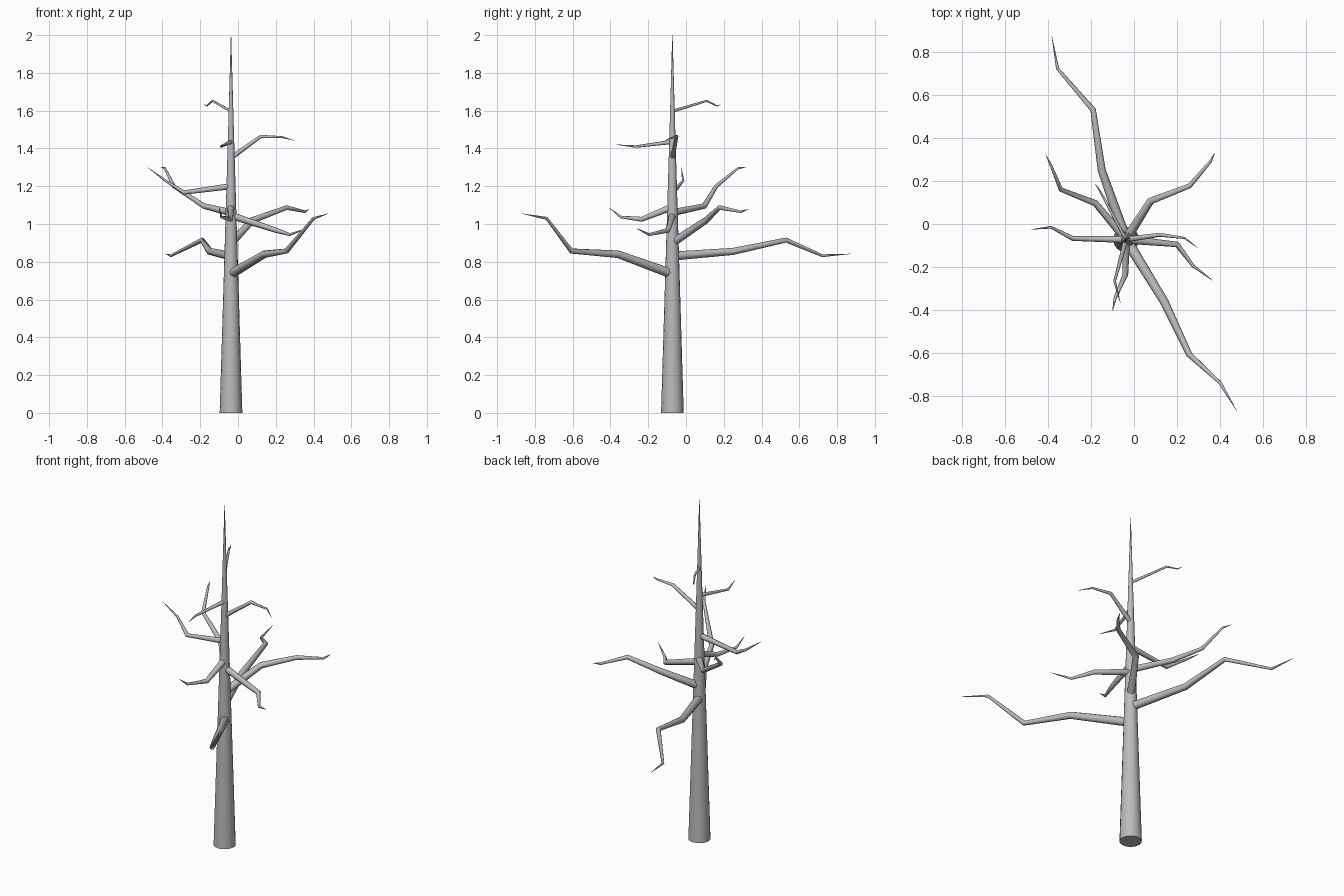
import bpy, bmesh, math
from mathutils import Vector

if "Cube" in bpy.data.objects:
    bpy.data.objects.remove(bpy.data.objects["Cube"])

bark = bpy.data.materials.new("grey bark")
bark.diffuse_color = (0.5, 0.5, 0.5, 1)
bark.use_nodes = True
bark.node_tree.nodes["Principled BSDF"].inputs["Base Color"].default_value = bark.diffuse_color
AXIS = (-0.037, -0.072)   # trunk position
BASE_R, HEIGHT = 0.06, 2.0


def trunk_radius(z):
    return BASE_R * (1 - z / HEIGHT)


def tube(name, points, radii, sides):
    """Tapered tube along a path, closed at both ends."""
    pts = [Vector(p) for p in points]
    bm = bmesh.new()
    rings = []
    for i, p in enumerate(pts):
        a = (p - pts[i - 1]).normalized() if i else Vector()
        b = (pts[i + 1] - p).normalized() if i < len(pts) - 1 else Vector()
        d = (a + b).normalized()
        if i == 0:
            u = d.orthogonal().normalized()
        else:
            u = (u - d * u.dot(d)).normalized()
        v = d.cross(u)
        rings.append([bm.verts.new(p + radii[i] * (
            math.cos(2 * math.pi * k / sides) * u + math.sin(2 * math.pi * k / sides) * v))
            for k in range(sides)])
    for r0, r1 in zip(rings, rings[1:]):
        for k in range(sides):
            j = (k + 1) % sides
            bm.faces.new((r0[k], r0[j], r1[j], r1[k]))
    bm.faces.new(rings[0][::-1])
    bm.faces.new(rings[-1])
    mesh = bpy.data.meshes.new(name)
    bm.to_mesh(mesh)
    bm.free()
    mesh.materials.append(bark)
    ob = bpy.data.objects.new(name, mesh)
    bpy.context.collection.objects.link(ob)
    bpy.ops.object.select_all(action='DESELECT')
    ob.select_set(True)
    bpy.context.view_layer.objects.active = ob
    bpy.ops.object.shade_smooth_by_angle(angle=math.radians(50))


# trunk: one long straight taper
levels = [0, 0.5, 1.0, 1.5, HEIGHT]
tube("trunk", [(*AXIS, z) for z in levels],
     [max(trunk_radius(z), 0.001) for z in levels], 16)

# branches: start height on the trunk, then bend points out to the tip
branches = [
    (0.735, [(.14, -.36, .84), (.257, -.607, .857), (.40, -.738, 1.03), (.477, -.868, 1.055)]),
    (0.83, [(-.15, .25, .855), (-.19, .53, .915), (-.355, .722, .832), (-.382, .872, .842)]),
    (0.90, [(.077, .107, 1.02), (.258, .177, 1.087), (.355, .29, 1.065), (.375, .33, 1.078)]),
    (1.045, [(.2, -.095, .967), (.275, -.195, .944), (.365, -.262, .977)]),
    (1.06, [(-.18, .097, 1.095), (-.34, .16, 1.2), (-.387, .275, 1.295), (-.41, .322, 1.302)]),
    (1.09, [(-.04, -.235, 1.025), (-.088, -.345, 1.037), (-.1, -.405, 1.085)]),
    (1.20, [(-.285, -.067, 1.167), (-.385, -.015, 1.23), (-.475, -.025, 1.298)]),
    (1.35, [(.12, -.05, 1.463), (.235, -.065, 1.46), (.295, -.11, 1.443)]),
    (1.435, [(-.09, -.265, 1.41), (-.063, -.368, 1.42)]),
    (1.597, [(-.135, .11, 1.652), (-.165, .165, 1.625), (-.18, .185, 1.633)]),
]
for n, (z, bends) in enumerate(branches, 1):
    path = [(*AXIS, z)] + bends
    r = 0.68 * trunk_radius(z)
    last = len(path) - 1
    tube(f"branch_{n}", path, [max(r * (1 - i / last) ** 0.85, 0.0008) for i in range(last + 1)], 8)
